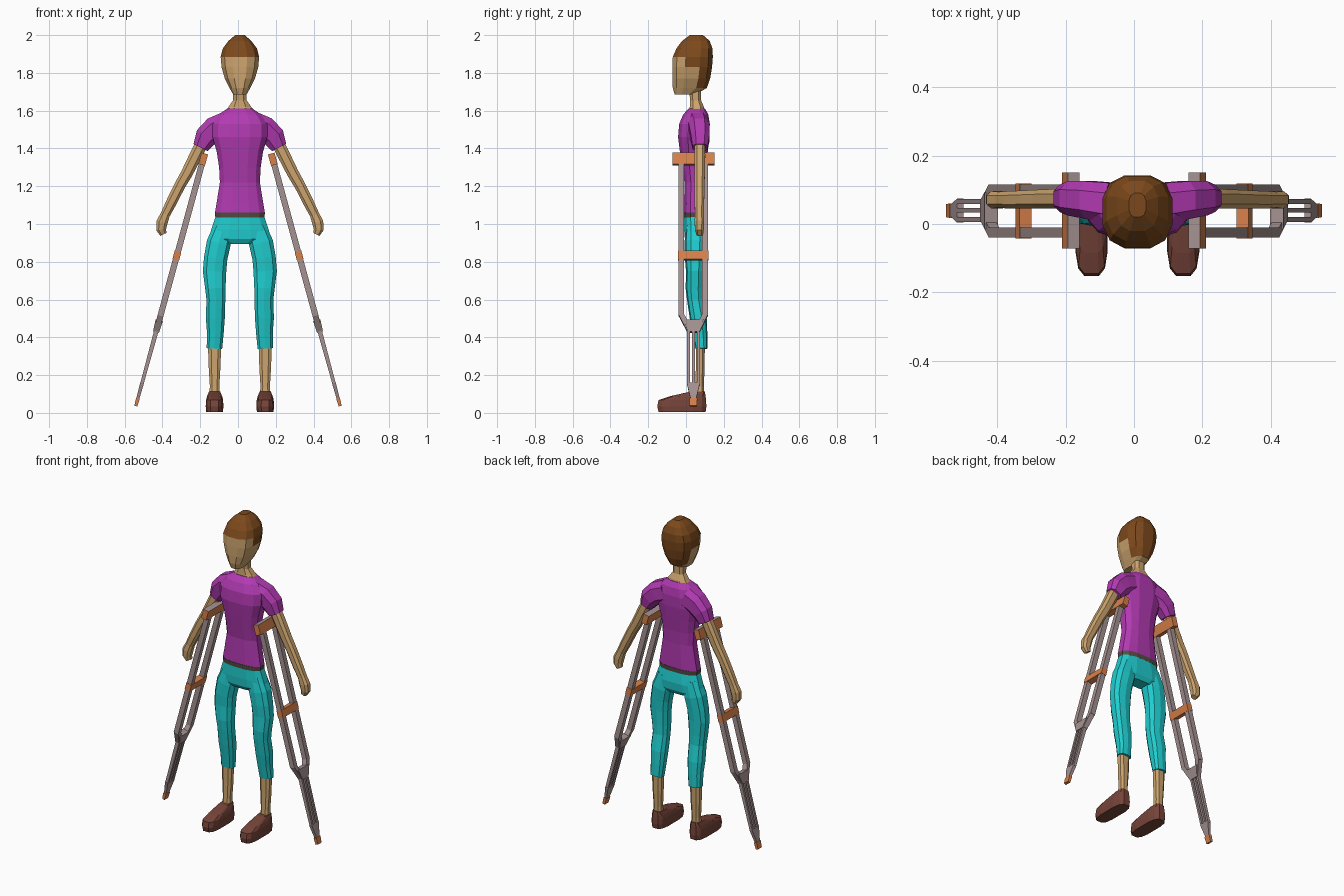
import bpy, bmesh, math
from mathutils import Vector


def material(name, rgb):
    m = bpy.data.materials.new(name)
    lin = [((c / 255 + 0.055) / 1.055) ** 2.4 for c in rgb]
    m.diffuse_color = (*lin, 1)
    return m


SKIN = material("skin", (204, 164, 110))
SHIRT = material("magenta_cloth", (178, 58, 178))
PANTS = material("turquoise_cloth", (32, 205, 207))
HAIR = material("brown_hair", (124, 73, 28))
SHOE = material("brown_leather", (118, 68, 57))
METAL = material("grey_metal", (165, 146, 145))
PAD = material("orange_pad", (215, 128, 74))
BELT = material("dark_belt", (86, 76, 66))
CX = 0.01  # centre line of the body


def finish(name, bm, mats):
    bmesh.ops.recalc_face_normals(bm, faces=bm.faces)
    me = bpy.data.meshes.new(name)
    bm.to_mesh(me)
    bm.free()
    for m in mats:
        me.materials.append(m)
    ob = bpy.data.objects.new(name, me)
    bpy.context.collection.objects.link(ob)
    return ob


def tube(name, pts, mats, n=10, power=0.75, rule=None):
    """Loft rounded rings (x, z, half width, y front, y back) along a path."""
    raw = []
    for i in range(n):
        a = 2 * math.pi * (i + 0.5) / n
        c, s = math.cos(a), math.sin(a)
        raw.append((math.copysign(abs(c) ** power, c), math.copysign(abs(s) ** power, s)))
    mx, my = max(r[0] for r in raw), max(r[1] for r in raw)
    bm = bmesh.new()
    rings = []
    for k, (x, z, r, y0, y1) in enumerate(pts):
        a, b = pts[max(k - 1, 0)], pts[min(k + 1, len(pts) - 1)]
        t = Vector((b[0] - a[0], b[1] - a[1])).normalized()
        rings.append([bm.verts.new((x + t.y * r * u / mx,
                                    (y0 + y1) / 2 + (y1 - y0) / 2 * v / my,
                                    z - t.x * r * u / mx)) for u, v in raw])
    for p, q in zip(rings, rings[1:]):
        for i in range(n):
            j = (i + 1) % n
            bm.faces.new((p[i], p[j], q[j], q[i]))
    bm.faces.new(rings[0])
    bm.faces.new(rings[-1])
    if rule:
        for f in bm.faces:
            f.material_index = rule(f.calc_center_median())
    return finish(name, bm, mats)


def centred(rows):
    return [(CX, *r) for r in rows]


# Head with hair over the crown and back
def is_hair(c):
    return int(c.z > 1.885 or (c.z > 1.715 and c.y > 0.075) or (c.z > 1.83 and c.y > 0.0))


tube("head", centred([
    (1.685, 0.035, -0.06, 0.05), (1.72, 0.055, -0.07, 0.11), (1.77, 0.08, -0.072, 0.128),
    (1.83, 0.097, -0.072, 0.138), (1.885, 0.102, -0.07, 0.142), (1.93, 0.09, -0.05, 0.14),
    (1.97, 0.06, -0.02, 0.125), (2.0, 0.025, 0.02, 0.09)]), [SKIN, HAIR], n=12, rule=is_hair)
tube("neck", centred([
    (1.59, 0.085, 0.015, 0.1), (1.62, 0.06, 0.02, 0.095), (1.655, 0.036, 0.022, 0.08),
    (1.72, 0.036, 0.015, 0.08)]), [SKIN], n=8)

# Shirt body, belt and hips
tube("shirt", centred([
    (1.06, 0.132, -0.012, 0.1), (1.12, 0.122, -0.01, 0.1), (1.22, 0.106, -0.008, 0.1),
    (1.3, 0.11, -0.02, 0.105), (1.38, 0.122, -0.032, 0.115), (1.46, 0.145, -0.042, 0.124),
    (1.53, 0.145, -0.036, 0.126), (1.58, 0.112, -0.015, 0.118),
    (1.612, 0.065, 0.015, 0.1)]), [SHIRT], n=12)
tube("belt", centred([(1.035, 0.13, -0.012, 0.1), (1.062, 0.133, -0.014, 0.102)]), [BELT], n=12)
tube("hips", centred([
    (0.895, 0.1, 0.01, 0.09), (0.92, 0.165, -0.006, 0.104), (0.97, 0.152, -0.01, 0.108),
    (1.045, 0.127, -0.01, 0.098)]), [PANTS], n=12)

for s, side in ((-1, "left"), (1, "right")):
    def limb(rows):
        return [(CX + s * r[0], *r[1:]) for r in rows]

    # Sleeve and bare arm
    tube(side + "_sleeve", limb([
        (0.07, 1.525, 0.07, 0.0, 0.12), (0.135, 1.50, 0.068, 0.015, 0.125),
        (0.18, 1.46, 0.06, 0.025, 0.125), (0.208, 1.405, 0.042, 0.035, 0.115)]), [SHIRT], n=8)
    tube(side + "_arm", limb([
        (0.195, 1.44, 0.033, 0.045, 0.1), (0.235, 1.36, 0.033, 0.045, 0.102),
        (0.28, 1.27, 0.031, 0.045, 0.1), (0.32, 1.2, 0.029, 0.045, 0.098),
        (0.365, 1.11, 0.028, 0.045, 0.096), (0.395, 1.05, 0.025, 0.048, 0.094),
        (0.412, 1.01, 0.03, 0.045, 0.096), (0.417, 0.97, 0.026, 0.048, 0.094),
        (0.405, 0.945, 0.018, 0.055, 0.09)]), [SKIN], n=8)

    # Trouser leg, shin and shoe
    tube(side + "_trouser_leg", limb([
        (0.085, 0.99, 0.05, 0.0, 0.1), (0.112, 0.9, 0.064, -0.008, 0.107),
        (0.128, 0.82, 0.062, -0.006, 0.1), (0.134, 0.75, 0.062, 0.0, 0.095),
        (0.13, 0.66, 0.054, -0.002, 0.092), (0.127, 0.6, 0.05, 0.005, 0.092),
        (0.13, 0.5, 0.05, 0.02, 0.11), (0.13, 0.42, 0.044, 0.035, 0.113),
        (0.135, 0.34, 0.041, 0.05, 0.113)]), [PANTS], n=10)
    tube(side + "_shin", limb([
        (0.134, 0.36, 0.035, 0.052, 0.1), (0.134, 0.24, 0.031, 0.052, 0.098),
        (0.134, 0.14, 0.025, 0.05, 0.095), (0.134, 0.07, 0.03, 0.045, 0.095)]), [SKIN], n=8)
    tube(side + "_shoe", limb([
        (0.134, 0.005, 0.044, -0.145, 0.104), (0.134, 0.035, 0.047, -0.152, 0.108),
        (0.134, 0.068, 0.045, -0.145, 0.106), (0.134, 0.088, 0.04, -0.085, 0.104),
        (0.134, 0.112, 0.03, 0.02, 0.1)]), [SHOE], n=12, power=0.6)

    # Crutch: pieces laid out along a leaning axis
    top, foot = Vector((s * 0.176, 0, 1.373)), Vector((s * 0.541, 0, 0.036))
    axis = (foot - top).normalized()
    across = Vector((-axis.z, 0, axis.x))

    def bar(name, a, b, mats):
        """Beam between two sections (distance, half thickness, y front, y back)."""
        bm = bmesh.new()
        ends = []
        for d, h, y0, y1 in (a, b):
            ends.append([bm.verts.new(top + axis * d + across * t + Vector((0, y, 0)))
                         for t, y in ((-h, y0), (h, y0), (h, y1), (-h, y1))])
        p, q = ends
        cap = bm.faces.new(p)
        bm.faces.new(q)
        for i in range(4):
            j = (i + 1) % 4
            bm.faces.new((p[i], p[j], q[j], q[i]))
        if len(mats) > 1:
            cap.material_index = 1
        return finish(side + "_crutch_" + name, bm, mats)

    bar("armpit_pad", (0, 0.018, -0.072, 0.15), (0.062, 0.018, -0.072, 0.15), [PAD, METAL])
    bar("front_rail", (0.06, 0.016, -0.04, -0.01), (0.89, 0.016, -0.04, -0.01), [METAL])
    bar("back_rail", (0.06, 0.016, 0.085, 0.116), (0.89, 0.016, 0.085, 0.116), [METAL])
    bar("hand_grip", (0.537, 0.018, -0.042, 0.118), (0.583, 0.018, -0.042, 0.118), [PAD])
    bar("front_bend", (0.885, 0.016, -0.04, -0.01), (0.975, 0.014, 0.005, 0.035), [METAL])
    bar("back_bend", (0.885, 0.016, 0.085, 0.116), (0.975, 0.014, 0.045, 0.075), [METAL])
    bar("joint_block", (0.915, 0.02, -0.015, 0.092), (0.98, 0.016, 0.01, 0.07), [METAL])
    for label, y in (("front", 0.006), ("middle", 0.033), ("back", 0.059)):
        bar(label + "_rod", (0.97, 0.012, y, y + 0.014), (1.27, 0.009, y, y + 0.014), [METAL])
    bar("lower_block", (1.26, 0.01, 0.004, 0.074), (1.35, 0.008, 0.025, 0.053), [METAL])
    bar("rubber_tip", (1.343, 0.01, 0.018, 0.06), (1.386, 0.008, 0.02, 0.058), [PAD])
